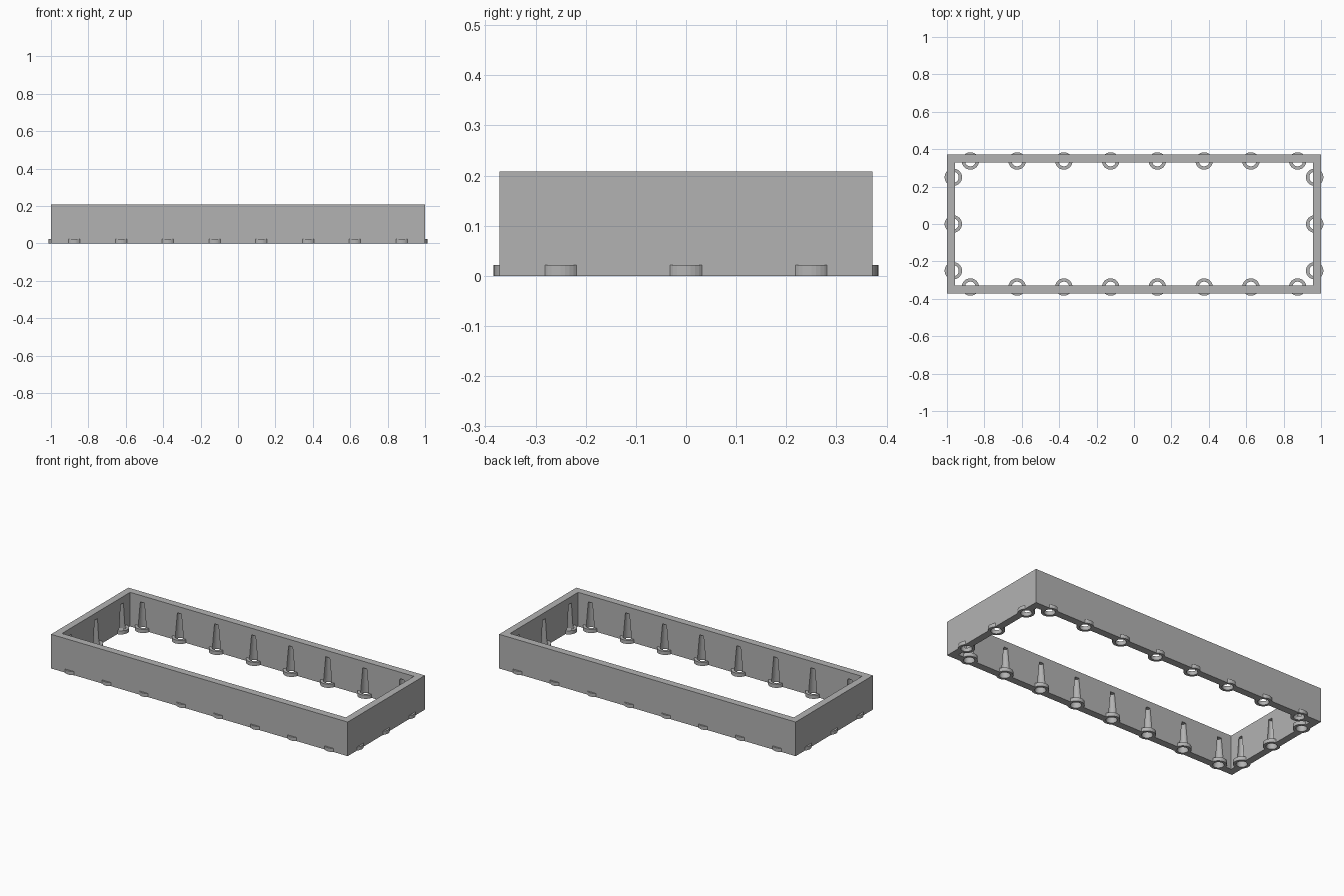
import bpy
import bmesh
from mathutils import Matrix

old = bpy.data.objects.get("Cube")
if old:
    bpy.data.objects.remove(old, do_unlink=True)

OUTER = (1.0, 0.372)
INNER = (0.957, 0.328)
HEIGHT = 0.208
INSET = 0.009          # socket axis lies this far inside the wall

grey = bpy.data.materials.new("plain grey")
grey.use_nodes = True
colour = (0.45, 0.45, 0.45, 1)
grey.diffuse_color = colour
grey.node_tree.nodes["Principled BSDF"].inputs["Base Color"].default_value = colour


def make_object(name, bm):
    mesh = bpy.data.meshes.new(name)
    bmesh.ops.recalc_face_normals(bm, faces=bm.faces)
    bm.to_mesh(mesh)
    bm.free()
    mesh.materials.append(grey)
    obj = bpy.data.objects.new(name, mesh)
    bpy.context.collection.objects.link(obj)
    return obj


def cones(name, spots, r_low, r_high, z_low, z_high):
    bm = bmesh.new()
    for x, y in spots:
        bmesh.ops.create_cone(bm, cap_ends=True, segments=32,
                              radius1=r_low, radius2=r_high, depth=z_high - z_low,
                              matrix=Matrix.Translation((x, y, (z_low + z_high) / 2)))
    obj = make_object(name, bm)
    obj.hide_render = True
    obj.hide_viewport = True
    return obj


# Rectangular open frame: four corner columns of a square wall section
bm = bmesh.new()
rings = []
for sx, sy in ((-1, -1), (1, -1), (1, 1), (-1, 1)):
    rings.append([bm.verts.new((sx * size[0], sy * size[1], z))
                  for size, z in ((OUTER, 0), (OUTER, HEIGHT), (INNER, HEIGHT), (INNER, 0))])
for i in range(4):
    a, b = rings[i], rings[(i + 1) % 4]
    for j in range(4):
        k = (j + 1) % 4
        bm.faces.new((a[j], b[j], b[k], a[k]))
frame = make_object("frame", bm)

# Socket positions along the inner walls
spots = []
for side in (-1, 1):
    spots += [(-0.875 + 0.25 * i, side * (INNER[1] + INSET)) for i in range(8)]
    spots += [(side * (INNER[0] + INSET), 0.25 * i) for i in (-1, 0, 1)]

# Round bosses at the foot of the walls, then tapered sockets cut up through them
bosses = cones("socket_bosses", spots, 0.0465, 0.0465, 0, 0.022)
sockets = cones("socket_cutters", spots, 0.0325, 0.016, -0.02, 0.168)
for name, operand, operation in (("bosses", bosses, 'UNION'), ("sockets", sockets, 'DIFFERENCE')):
    mod = frame.modifiers.new(name, 'BOOLEAN')
    mod.operation = operation
    mod.solver = 'EXACT'
    mod.object = operand
